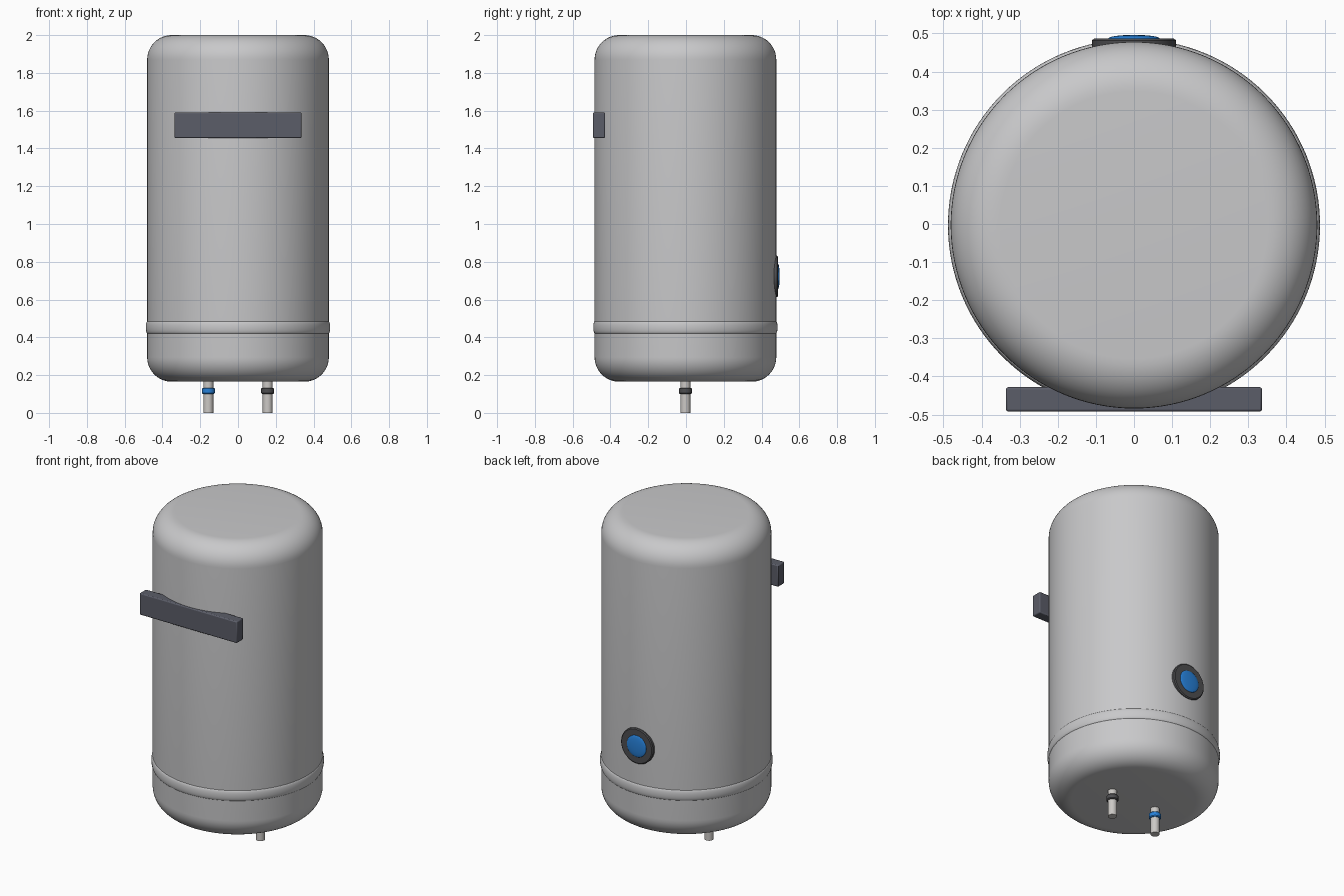
import bpy
import bmesh
import math
from mathutils import Matrix

if "Cube" in bpy.data.objects:
    bpy.data.objects.remove(bpy.data.objects["Cube"], do_unlink=True)


def material(name, color, roughness=0.5):
    m = bpy.data.materials.new(name)
    m.use_nodes = True
    m.diffuse_color = (*color, 1)
    shader = m.node_tree.nodes["Principled BSDF"]
    shader.inputs["Base Color"].default_value = (*color, 1)
    shader.inputs["Roughness"].default_value = roughness
    return m


tank_gray = material("tank gray", (0.58, 0.58, 0.59))
pipe_metal = material("pipe metal", (0.60, 0.58, 0.56))
bracket_gray = material("bracket gray", (0.105, 0.11, 0.14))
dark_trim = material("dark trim", (0.075, 0.075, 0.08))
blue = material("blue", (0.02, 0.22, 0.70))


def finish(obj, mat, angle=35):
    obj.data.materials.append(mat)
    bpy.ops.object.select_all(action="DESELECT")
    obj.select_set(True)
    bpy.context.view_layer.objects.active = obj
    bpy.ops.object.shade_smooth_by_angle(angle=math.radians(angle))
    return obj


def lathe(name, profile, mat, location, steps=96, rotation=(0, 0, 0), closed=False):
    """Spin an (r, z) profile about the local z axis."""
    bm = bmesh.new()
    verts = [bm.verts.new((r, 0, z)) for r, z in profile]
    pairs = list(zip(verts, verts[1:]))
    if closed:
        pairs.append((verts[-1], verts[0]))
    edges = [bm.edges.new(p) for p in pairs]
    bmesh.ops.spin(bm, geom=verts + edges, cent=(0, 0, 0), axis=(0, 0, 1),
                   angle=math.tau, steps=steps)
    bmesh.ops.remove_doubles(bm, verts=bm.verts, dist=1e-5)
    bmesh.ops.recalc_face_normals(bm, faces=bm.faces)
    mesh = bpy.data.meshes.new(name)
    bm.to_mesh(mesh)
    bm.free()
    obj = bpy.data.objects.new(name, mesh)
    bpy.context.collection.objects.link(obj)
    obj.location, obj.rotation_euler = location, rotation
    return finish(obj, mat)


def arc(cr, cz, rx, rz, start, end, n=12):
    """Points along an elliptical arc, angles in degrees."""
    angles = [math.radians(start + (end - start) * i / n) for i in range(n + 1)]
    return [(cr + rx * math.cos(a), cz + rz * math.sin(a)) for a in angles]


CY = -0.003
R, BOTTOM, TOP, ROUND = 0.481, 0.165, 2.0, 0.13

# Tank shell with rounded shoulders
shell = ([(0, BOTTOM)]
         + arc(R - ROUND, BOTTOM + ROUND, ROUND, ROUND, -90, 0)
         + arc(R - ROUND, TOP - ROUND, ROUND, ROUND, 0, 90)
         + [(0, TOP)])
lathe("tank_shell", shell, tank_gray, (0, CY, 0), steps=128)

# Raised band around the lower tank
band = [(0.47, 0.42)] + arc(0.479, 0.453, 0.009, 0.033, -90, 90, 10) + [(0.47, 0.486)]
lathe("lower_band", band, tank_gray, (0, CY, 0), steps=128, closed=True)

# Pipes and collars below the tank
for side, x, collar_mat in (("right", -0.157, blue), ("left", 0.157, dark_trim)):
    lathe(side + "_pipe", [(0, 0), (0.026, 0), (0.026, 0.18), (0, 0.18)],
          pipe_metal, (x, CY, 0), 32)
    collar = [(0.02, 0.1), (0.030, 0.1), (0.034, 0.105), (0.034, 0.128),
              (0.030, 0.133), (0.02, 0.133)]
    lathe(side + "_collar", collar, collar_mat, (x, CY, 0), 32, closed=True)

# Gauge on the back: bezel and domed lens
back = (-math.pi / 2, 0, 0)
lathe("gauge_bezel", [(0, 0.455), (0.11, 0.455), (0.11, 0.482), (0.104, 0.487), (0, 0.487)],
      dark_trim, (0, 0, 0.723), 64, back)
lathe("gauge_lens", [(0, 0.48), (0.067, 0.48)] + arc(0, 0.487, 0.067, 0.009, 0, 90, 10),
      blue, (0, 0, 0.723), 64, back)

# Wall bracket across the front
bm = bmesh.new()
bmesh.ops.create_cube(bm, size=1, matrix=Matrix.Diagonal((0.672, 0.064, 0.135, 1)))
mesh = bpy.data.meshes.new("wall_bracket")
bm.to_mesh(mesh)
bm.free()
bracket = bpy.data.objects.new("wall_bracket", mesh)
bpy.context.collection.objects.link(bracket)
bracket.location = (0, -0.46, 1.523)
bevel = bracket.modifiers.new("edge_bevel", "BEVEL")
bevel.width, bevel.segments = 0.006, 2
finish(bracket, bracket_gray)
